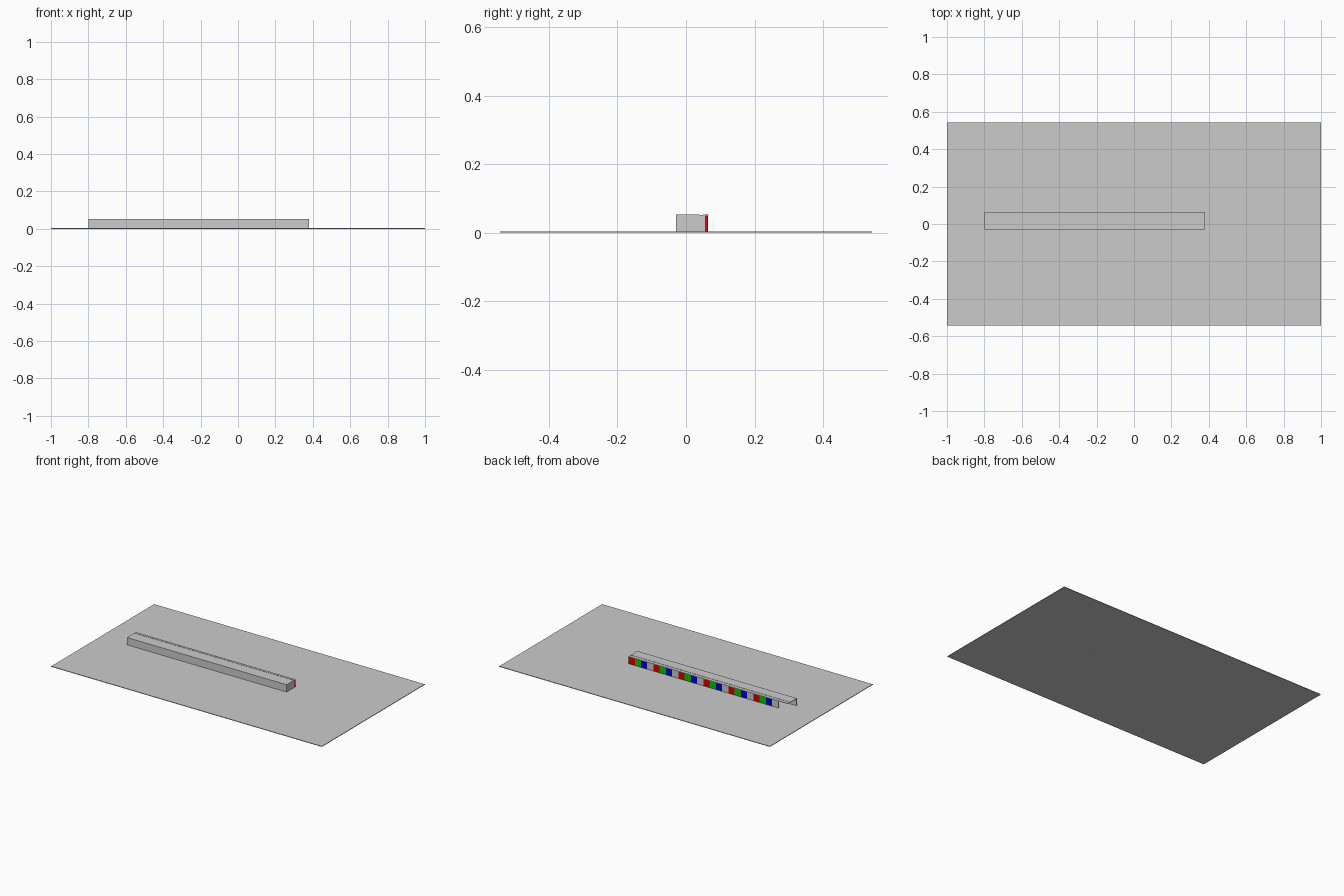
import bpy, bmesh

if "Cube" in bpy.data.objects:
    bpy.data.objects.remove(bpy.data.objects["Cube"])

# Main dimensions
X0, X1 = -0.80, 0.38        # cover length
Y0, Y1 = -0.029, 0.065      # cover depth
TOP, PLATE, T = 0.053, 0.004, 0.003


def make_object(name, bm, mat=None):
    bmesh.ops.recalc_face_normals(bm, faces=bm.faces)
    mesh = bpy.data.meshes.new(name)
    bm.to_mesh(mesh)
    bm.free()
    if mat:
        mesh.materials.append(mat)
    ob = bpy.data.objects.new(name, mesh)
    bpy.context.collection.objects.link(ob)
    return ob


def box(name, x, y, z, mat=None):
    bm = bmesh.new()
    bmesh.ops.create_cube(bm, size=1)
    for v in bm.verts:
        for i, (lo, hi) in enumerate((x, y, z)):
            v.co[i] = lo if v.co[i] < 0 else hi
    return make_object(name, bm, mat)


def extrude_x(name, profile, xa, xb):
    bm = bmesh.new()
    face = bm.faces.new([bm.verts.new((xa, y, z)) for y, z in profile])
    ext = bmesh.ops.extrude_face_region(bm, geom=[face])
    verts = [e for e in ext["geom"] if isinstance(e, bmesh.types.BMVert)]
    bmesh.ops.translate(bm, verts=verts, vec=(xb - xa, 0, 0))
    return make_object(name, bm)


def material(name, rgb):
    mat = bpy.data.materials.new(name)
    mat.diffuse_color = (*rgb, 1)
    mat.use_nodes = True
    mat.node_tree.nodes["Principled BSDF"].inputs["Base Color"].default_value = mat.diffuse_color
    return mat


# Flat ground plate
box("base_plate", (-1, 1), (-0.543, 0.543), (0, PLATE))

# L-shaped cover: front wall and lid with a narrow groove near the back
extrude_x("channel_cover", [
    (Y0, PLATE), (Y0, TOP), (0.040, TOP), (0.040, TOP - 0.0015),
    (0.050, TOP - 0.0015), (0.050, TOP), (Y1, TOP), (Y1, TOP - T),
    (Y0 + T, TOP - T), (Y0 + T, PLATE)], X0, X1)

# Closed end on the right; the left end stays open
box("end_cap", (X1 - T, X1 - 0.0002), (Y0 + T, Y1 - 0.002), (PLATE, TOP - T))

# Row of light cells along the back: red, green, blue, plain
colours = [("red", material("red", (0.7, 0.0, 0.0))),
           ("green", material("green", (0.0, 0.6, 0.0))),
           ("blue", material("blue", (0.0, 0.0, 0.7))),
           ("plain", None)]
CELL = 1.107 / 24
for i in range(24):
    label, mat = colours[i % 4]
    right = X1 - i * CELL
    box(f"{label}_cell_{i // 4 + 1}", (right - CELL, right),
        (0.055, 0.064), (0, TOP - T), mat)
